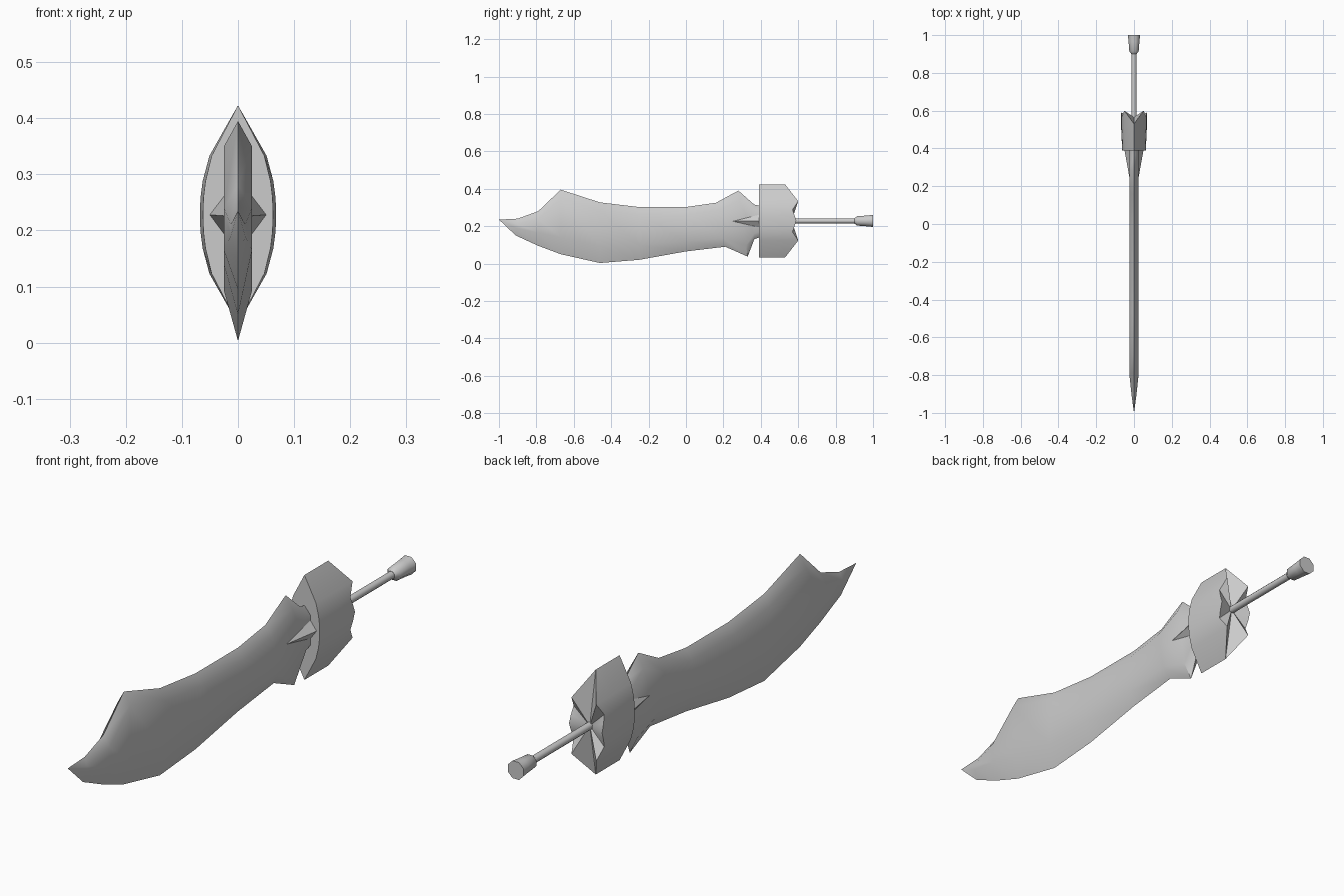
import bpy
import bmesh
import math
from mathutils import Vector

if "Cube" in bpy.data.objects:
    bpy.data.objects.remove(bpy.data.objects["Cube"], do_unlink=True)

steel = bpy.data.materials.new("grey steel")
steel.use_nodes = True
GREY = (0.6, 0.6, 0.6, 1)
steel.diffuse_color = GREY
steel.node_tree.nodes["Principled BSDF"].inputs["Base Color"].default_value = GREY

AXIS_Z = 0.228


def loft(name, rings, cap_start=None, cap_end=None, angle=50):
    """Skin closed rings of points; caps are fans to a given point or flat."""
    bm = bmesh.new()
    loops = [[bm.verts.new(p) for p in ring] for ring in rings]
    n = len(loops[0])
    for a, b in zip(loops, loops[1:]):
        for i in range(n):
            j = (i + 1) % n
            bm.faces.new((a[i], a[j], b[j], b[i]))
    for loop, centre in ((loops[0], cap_start), (loops[-1], cap_end)):
        if centre is None:
            bm.faces.new(loop)
        else:
            c = bm.verts.new(centre)
            for i in range(n):
                bm.faces.new((loop[i], loop[(i + 1) % n], c))
    bmesh.ops.recalc_face_normals(bm, faces=bm.faces)
    mesh = bpy.data.meshes.new(name)
    bm.to_mesh(mesh)
    bm.free()
    mesh.materials.append(steel)
    obj = bpy.data.objects.new(name, mesh)
    bpy.context.collection.objects.link(obj)
    bpy.ops.object.select_all(action="DESELECT")
    obj.select_set(True)
    bpy.context.view_layer.objects.active = obj
    bpy.ops.object.shade_smooth_by_angle(angle=math.radians(angle))
    return obj


# Blade: spine (y, z), cutting edge (y, z), spine bevel, edge bevel, half thickness
def blade_ring(spine, edge, top_bevel, low_bevel, half):
    a, b = Vector((0, *spine)), Vector((0, *edge))
    along = (b - a).normalized()
    side = Vector((half, 0, 0))
    hi, lo = a + along * top_bevel, b - along * low_bevel
    return [a, hi + side, lo + side, b, lo - side, hi - side]


stations = [
    ((-0.90, 0.24), (-0.91, 0.15), 0.03, 0.04, 0.013),
    ((-0.79, 0.28), (-0.79, 0.095), 0.04, 0.07, 0.025),
    ((-0.67, 0.395), (-0.67, 0.05), 0.045, 0.09, 0.025),
    ((-0.46, 0.327), (-0.46, 0.003), 0.04, 0.09, 0.025),
    ((-0.25, 0.302), (-0.25, 0.02), 0.04, 0.08, 0.025),
    ((0.0, 0.302), (0.0, 0.065), 0.04, 0.055, 0.025),
    ((0.16, 0.325), (0.21, 0.09), 0.04, 0.045, 0.025),
    ((0.28, 0.39), (0.33, 0.037), 0.05, 0.06, 0.025),
    ((0.365, 0.315), (0.365, 0.13), 0.03, 0.03, 0.025),
    ((0.42, 0.305), (0.42, 0.15), 0.03, 0.03, 0.025),
]
loft("blade", [blade_ring(*s) for s in stations], cap_start=(0, -1, 0.235))

# Guard: height from the axis, half width, rear y of the scalloped rim
rim = [(0.195, 0, 0.53), (0.105, 0.051, 0.6), (0.06, 0.063, 0.57),
       (0.03, 0.067, 0.58), (0, 0.068, 0.59)]
half = rim + [(-d, w, y) for d, w, y in rim[-2::-1]]
outline = half + [(d, -w, y) for d, w, y in half[-2:0:-1]]
front = [(w * 0.92, 0.39, AXIS_Z + d) for d, w, y in outline]
middle = [(w, 0.39 + (y - 0.39) * 0.6, AXIS_Z + d) for d, w, y in outline]
back = [(w, y, AXIS_Z + d) for d, w, y in outline]
loft("guard", [front, middle, back],
     cap_start=(0, 0.39, AXIS_Z), cap_end=(0, 0.565, AXIS_Z))

# Spikes lying along both sides of the blade
for label, s in (("left", 1), ("right", -1)):
    base = [(s * 0.02, 0.4, 0.27), (s * 0.052, 0.4, AXIS_Z), (s * 0.02, 0.4, 0.185)]
    loft(label + "_spike", [base], cap_end=(s * 0.024, 0.245, 0.226), angle=30)


# Handle and pommel, turned around the y axis
def turned(name, profile, sides):
    rings = []
    for y, r in profile:
        turns = [2 * math.pi * (i + 0.5) / sides for i in range(sides)]
        rings.append([(r * math.cos(t), y, AXIS_Z + r * math.sin(t)) for t in turns])
    return loft(name, rings)


turned("handle", [(0.55, 0.014), (0.915, 0.014)], 8)
turned("pommel", [(0.9, 0.015), (0.915, 0.027), (0.965, 0.031), (1.0, 0.035)], 8)
